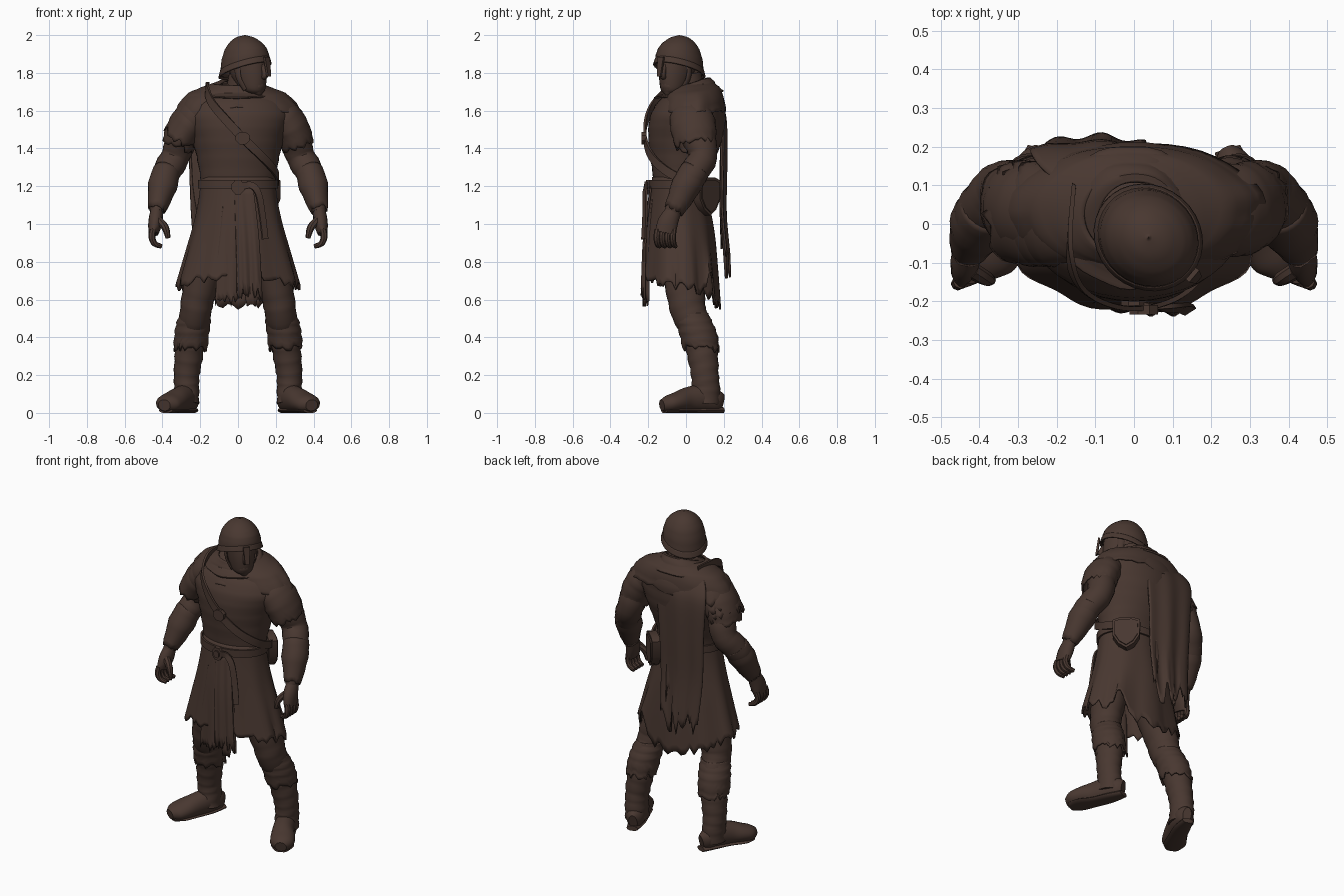
import bpy, bmesh, math, random
from mathutils import Vector, Matrix

random.seed(4)
default = bpy.data.objects.get("Cube")
if default:
    bpy.data.objects.remove(default, do_unlink=True)

brown = bpy.data.materials.new("dark_brown")
brown.use_nodes = True
colour = (.066, .039, .030, 1)
brown.diffuse_color = colour
brown.node_tree.nodes["Principled BSDF"].inputs["Base Color"].default_value = colour
parts = []


def finish(name, verts, faces, solid=0):
    mesh = bpy.data.meshes.new(name)
    mesh.from_pydata(verts, [], faces)
    bm = bmesh.new()
    bm.from_mesh(mesh)
    bmesh.ops.recalc_face_normals(bm, faces=bm.faces)
    bm.to_mesh(mesh)
    bm.free()
    mesh.materials.append(brown)
    obj = bpy.data.objects.new(name, mesh)
    bpy.context.collection.objects.link(obj)
    if solid:
        modifier = obj.modifiers.new("thickness", "SOLIDIFY")
        modifier.thickness = solid
    parts.append(obj)
    return obj


def spline(rows, steps, loop=False):
    """Smooth interpolation through rows of equal length."""
    pts = [Vector(r) for r in rows]
    n, out = len(pts), []
    pick = (lambda i: pts[i % n]) if loop else (lambda i: pts[max(0, min(n - 1, i))])
    for i in range(n if loop else n - 1):
        a, b, c, d = (pick(i + k) for k in (-1, 0, 1, 2))
        for s in range(steps):
            t = s / steps
            out.append(b + (c - a) * (t / 2) + (a * 2 - b * 5 + c * 4 - d) * (t * t / 2)
                       + (b * 3 - a - c * 3 + d) * (t ** 3 / 2))
    return out if loop else out + [pts[-1]]


def loft(name, rows, side=1, sides=24, steps=4, flat=False, fold=0, pleats=7,
         crease=0, rag=0, drop=None, cap=True):
    """Skin of elliptical rings; each row is x, y, z, two radii and an optional tilt."""
    path = spline(rows, steps)
    verts, faces, n = [], [], len(path)
    tear = [rag * random.random() for _ in range(sides)]
    for i, row in enumerate(path):
        centre = Vector(row[:3])
        t = (Vector(path[min(n - 1, i + 1)][:3]) - Vector(path[max(0, i - 1)][:3])).normalized()
        if flat:
            t = Vector((0, 0, math.copysign(1, t.z)))
            u, v = Vector((1, 0, 0)), Vector((0, 1, 0))
        else:
            u = (Vector((1, 0, 0)) - t * t.x).normalized()
            v = u.cross(t)
        f = i / (n - 1)
        tail = max(0, f - .6) / .4
        for j in range(sides):
            a = math.tau * j / sides
            r = 1 + fold * f * math.sin(pleats * a) + crease * math.sin(i * 2.1 + 1.5 * math.sin(a))
            offset = u * (row[3] * r * math.cos(a)) + v * (row[4] * r * math.sin(a))
            p = centre + offset + t * tail * (tear[j] + (drop(a) if drop else 0))
            if len(row) > 5:
                p.z += row[5] * offset.y
            verts.append((p.x * side, p.y, max(0, p.z)))
            if i:
                k, m = (i - 1) * sides, (j + 1) % sides
                faces.append((k + j, k + m, k + sides + m, k + sides + j))
    if cap:
        faces += [tuple(range(sides)), tuple(range((n - 1) * sides, n * sides))]
    return finish(name, verts, faces, 0 if cap else .01)


def ribbon(name, points, width, thick=.012, loop=False):
    """Flat strap lying against the body."""
    path = spline(points, 6, loop)
    verts, faces, n = [], [], len(path)
    for i, p in enumerate(path):
        after = path[(i + 1) % n] if loop else path[min(n - 1, i + 1)]
        before = path[i - 1] if loop else path[max(0, i - 1)]
        out = Vector((p.x, p.y, 0)).normalized()
        across = out.cross(after - before).normalized() * (width / 2)
        verts += [p + across, p + across + out * thick, p - across + out * thick, p - across]
        if i or loop:
            k, b = i * 4, ((i - 1) % n) * 4
            faces += [(b + c, b + (c + 1) % 4, k + (c + 1) % 4, k + c) for c in range(4)]
    if not loop:
        faces += [(0, 1, 2, 3), tuple(range(n * 4 - 4, n * 4))]
    return finish(name, verts, faces)


def cloth(name, rows, rag, bow=0, ripple=.008, cols=22):
    """Hanging torn panel; each row is z, y, left x and right x."""
    path = spline(rows, 4)
    tear = [rag * random.random() for _ in range(cols)]
    verts, faces, n = [], [], len(path)
    for i, (z, y, x0, x1) in enumerate(path):
        f = i / (n - 1)
        for j in range(cols):
            w = j / (cols - 1)
            verts.append((x0 + (x1 - x0) * w,
                          y + bow * (2 * w - 1) ** 2 + ripple * f * math.sin(w * 14),
                          z - tear[j] * max(0, f - .6) / .4))
            if i and j:
                k = i * cols + j
                faces.append((k - cols - 1, k - cols, k, k - 1))
    return finish(name, verts, faces, .01)


def plate(name, outline, depth, place, turn=0, lean=0):
    """Extruded outline standing in the xz plane."""
    n = len(outline)
    move = Matrix.Translation(place) @ Matrix.Rotation(turn, 4, "Z") @ Matrix.Rotation(lean, 4, "X")
    verts = [move @ Vector((x, y, z)) for y in (-depth / 2, depth / 2) for x, z in outline]
    faces = [tuple(range(n)), tuple(range(n, 2 * n))]
    faces += [(i, (i + 1) % n, n + (i + 1) % n, n + i) for i in range(n)]
    return finish(name, verts, faces)


# Torso, neck, mantle over the shoulders and draped cowl
loft("torso", [(0, -.03, 1.15, .19, .14), (0, -.03, 1.25, .2, .145), (0, -.015, 1.36, .22, .175),
               (0, 0, 1.47, .25, .2), (0, .01, 1.57, .28, .2), (0, .03, 1.65, .25, .175),
               (0, .04, 1.71, .17, .12), (0, .03, 1.74, .08, .07)], sides=40, flat=True, crease=.008)
loft("neck", [(.01, .02, 1.64, .09, .09), (.03, 0, 1.8, .075, .08)])
loft("mantle", [(-.01, .02, 1.745, .12, .11, .1), (-.01, .03, 1.72, .19, .135, .1),
                (-.005, .035, 1.68, .275, .16, .1), (0, .035, 1.6, .34, .175, .05)],
     sides=48, flat=True, fold=.012, crease=.012, rag=.03, cap=False)
for name, low, wide, rag in (("cowl", 1.64, .23, .02), ("cowl_fold", 1.69, .19, 0)):
    loft(name, [(.01, .01, 1.74, .1, .1, .35), (0, .015, 1.735, .13, .12, .3),
                (-.01, .015, (1.73 + low) / 2, wide * .82, .15, .18),
                (-.01, .015, low, wide, .185, .1)],
         sides=44, flat=True, fold=.02, crease=.018, rag=rag, cap=False)

# Skirt with a torn hem and a slit at the left back
def hem(a):
    slit = max(0, 1 - abs(a - .85) / .2)
    return .1 * max(0, math.sin(a)) ** 2 - .17 * slit - .07 * max(0, -math.sin(a)) ** 3

loft("skirt", [(0, -.035, 1.25, .195, .145), (0, -.035, 1.12, .21, .157), (0, -.03, .98, .24, .175),
               (0, -.025, .83, .285, .19), (0, -.022, .7, .325, .202)],
     sides=72, flat=True, fold=.03, pleats=9, rag=.06, drop=hem, cap=False)
cloth("front_tabard", [(1.2, -.185, -.07, .08), (1, -.21, -.09, .1),
                       (.8, -.222, -.11, .12), (.63, -.225, -.12, .13)], .07, bow=.015)
cloth("front_flap", [(1.2, -.19, -.02, .08), (.95, -.222, -.01, .11), (.68, -.232, 0, .13)], .08)

# Torn cape hanging from the right shoulder
cloth("cape", [(1.71, .13, -.2, .1), (1.65, .18, -.25, .1), (1.56, .212, -.27, .07),
               (1.35, .215, -.26, .05), (1.1, .21, -.25, .04), (.87, .23, -.23, .03)], .16, bow=-.02)
cloth("cape_lining", [(1.55, .195, -.25, 0), (1.2, .19, -.24, 0), (1, .2, -.2, 0)], .14)

# Arms, hands, legs and boots on both sides
for side, word in ((1, "left"), (-1, "right")):
    loft(word + "_arm", [(.22, .03, 1.58, .09, .1), (.295, .06, 1.47, .08, .09), (.33, .09, 1.36, .077, .077),
                         (.385, .035, 1.26, .074, .075), (.415, -.02, 1.16, .056, .06),
                         (.43, -.07, 1.06, .036, .045)], side, crease=.035)
    loft(word + "_sleeve", [(.18, .03, 1.6, .06, .09), (.24, .03, 1.565, .092, .115),
                            (.285, .04, 1.5, .095, .12), (.312, .05, 1.43, .088, .107)],
         side, sides=36, crease=.02, rag=.03, cap=False)
    loft(word + "_cuff", [(.375, .05, 1.29, .07, .075), (.4, 0, 1.2, .077, .078), (.428, -.06, 1.08, .046, .053)],
         side, crease=.03, rag=.02, cap=False)
    loft(word + "_palm", [(.43, -.065, 1.07, .034, .042), (.437, -.095, 1.01, .038, .055),
                          (.448, -.11, .95, .027, .056)], side, sides=14)
    for k in range(4):
        y = -.15 + k * .028
        loft(word + "_finger", [(.45, y, .97, .018, .017), (.456, y - .005, .93, .018, .017),
                                (.44, y, .895, .016, .016), (.405, y + .01, .882, .012, .012)], side, sides=8)
    loft(word + "_thumb", [(.42, -.12, 1.02, .022, .022), (.385, -.14, .98, .02, .02),
                           (.37, -.145, .925, .013, .014)], side, sides=8)

    loft(word + "_leg", [(.1, -.02, .98, .1, .12), (.165, -.02, .78, .1, .11), (.21, 0, .62, .088, .1),
                         (.225, .015, .53, .083, .093), (.24, .06, .44, .076, .085),
                         (.255, .08, .34, .066, .075)], side, crease=.025)
    loft(word + "_knee_wrap", [(.225, .025, .53, .08, .09), (.235, .045, .48, .09, .095),
                               (.245, .065, .42, .092, .1), (.252, .08, .36, .09, .095)],
         side, sides=36, flat=True, crease=.035, rag=.04, cap=False)
    loft(word + "_boot_shaft", [(.25, .075, .38, .075, .085), (.262, .09, .29, .074, .08),
                                (.272, .1, .2, .068, .073), (.272, .105, .13, .066, .075),
                                (.272, .1, .05, .066, .08)], side, crease=.04)
    loft(word + "_boot", [(.24, .19, .055, .025, .045), (.252, .16, .062, .048, .06), (.275, .09, .075, .06, .075),
                          (.312, .01, .068, .064, .068), (.35, -.05, .055, .072, .055),
                          (.375, -.095, .046, .066, .046), (.39, -.128, .04, .034, .03)], side)
    loft(word + "_sole", [(.242, .195, .014, .034, .016), (.27, .11, .014, .05, .016),
                          (.31, .02, .012, .054, .013), (.355, -.06, .012, .066, .013),
                          (.382, -.115, .012, .04, .013)], side, sides=12)

# Tattered layers on the right shoulder
for k in range(3):
    x, z = .14 + k * .025, 1.65 - k * .035
    loft("shoulder_tatter", [(x, .02, z, .07, .11), (x + .06, .02, z - .04, .092, .13),
                             (x + .105, .03, z - .1, .092, .135)],
         -1, sides=34, rag=.05, crease=.02, cap=False)

# Chest strap, belt, buckles and pouch
ribbon("chest_strap", [(-.15, .1, 1.73), (-.16, -.06, 1.72), (-.14, -.15, 1.65), (-.07, -.2, 1.56),
                       (.02, -.212, 1.46), (.12, -.18, 1.36), (.19, -.1, 1.28), (.205, 0, 1.23),
                       (.18, .08, 1.21)], .045)
belt_ring = [(.2 * math.cos(a), -.035 + .15 * math.sin(a), 1.21) for a in (math.tau * k / 16 for k in range(16))]
ribbon("belt", belt_ring, .045, loop=True)
ribbon("belt_tail", [(.02, -.2, 1.2), (.07, -.21, 1.205), (.105, -.212, 1.16), (.125, -.212, 1.05),
                     (.14, -.218, .92)], .035)
octagon = [(math.cos(k * math.tau / 8 + .39), math.sin(k * math.tau / 8 + .39)) for k in range(8)]
plate("strap_buckle", [(x * .04, z * .036) for x, z in octagon], .025, (.025, -.222, 1.455))
plate("belt_buckle", [(x * .036, z * .042) for x, z in octagon], .025, (0, -.2, 1.195))
plate("belt_buckle_centre", [(x * .02, z * .024) for x, z in octagon], .04, (0, -.2, 1.195))
pouch = [(-.08, .08), (-.04, .095), (.04, .095), (.08, .08), (.078, -.02), (.045, -.075), (0, -.105),
         (-.045, -.075), (-.078, -.02)]
plate("pouch", pouch, .05, (.15, .11, 1.15), -.75)
plate("pouch_flap", [(x * .85, z * .85) for x, z in pouch], .065, (.15, .11, 1.15), -.75)

# Head turned towards the left, with helmet, nasal bar and beard
first = len(parts)
loft("face", [(0, -.075, 1.69, .03, .03), (0, -.06, 1.71, .058, .062), (0, -.035, 1.76, .075, .095),
              (0, -.02, 1.82, .085, .11), (0, -.01, 1.9, .09, .11)], flat=True)
loft("nose", [(0, -.12, 1.84, .012, .012), (0, -.14, 1.79, .018, .018), (0, -.12, 1.775, .014, .012)], sides=10)
loft("beard", [(0, -.085, 1.75, .042, .042), (0, -.09, 1.715, .045, .038), (0, -.1, 1.68, .01, .01)], sides=14)
loft("helmet", [(0, 0, 2, .001, .001, 0), (0, 0, 1.985, .05, .055, 0), (0, 0, 1.945, .094, .102, -.08),
                (0, 0, 1.89, .117, .128, -.2), (0, 0, 1.82, .126, .138, -.32)],
     sides=32, flat=True, crease=.008, cap=False)
loft("helmet_rim", [(0, 0, 1.845, .125, .137, -.32), (0, 0, 1.812, .134, .147, -.32)],
     sides=32, flat=True, cap=False)
plate("nasal_bar", [(-.02, .055), (.02, .055), (.012, -.05), (-.012, -.05)], .012, (0, -.158, 1.83), lean=-.15)
for s in (-1, 1):
    loft("cheek_strap", [(s * .09, -.02, 1.84, .008, .022), (s * .086, -.03, 1.77, .008, .018),
                         (s * .058, -.05, 1.71, .008, .014)], sides=8)
for obj in parts[first:]:
    obj.data.transform(Matrix.Translation((.037, -.035, 0)) @ Matrix.Rotation(.87, 4, "Z"))

# Smooth shading that keeps hard edges
bpy.ops.object.select_all(action="DESELECT")
for obj in parts:
    obj.select_set(True)
bpy.context.view_layer.objects.active = parts[0]
bpy.ops.object.shade_smooth_by_angle(angle=math.radians(40))
